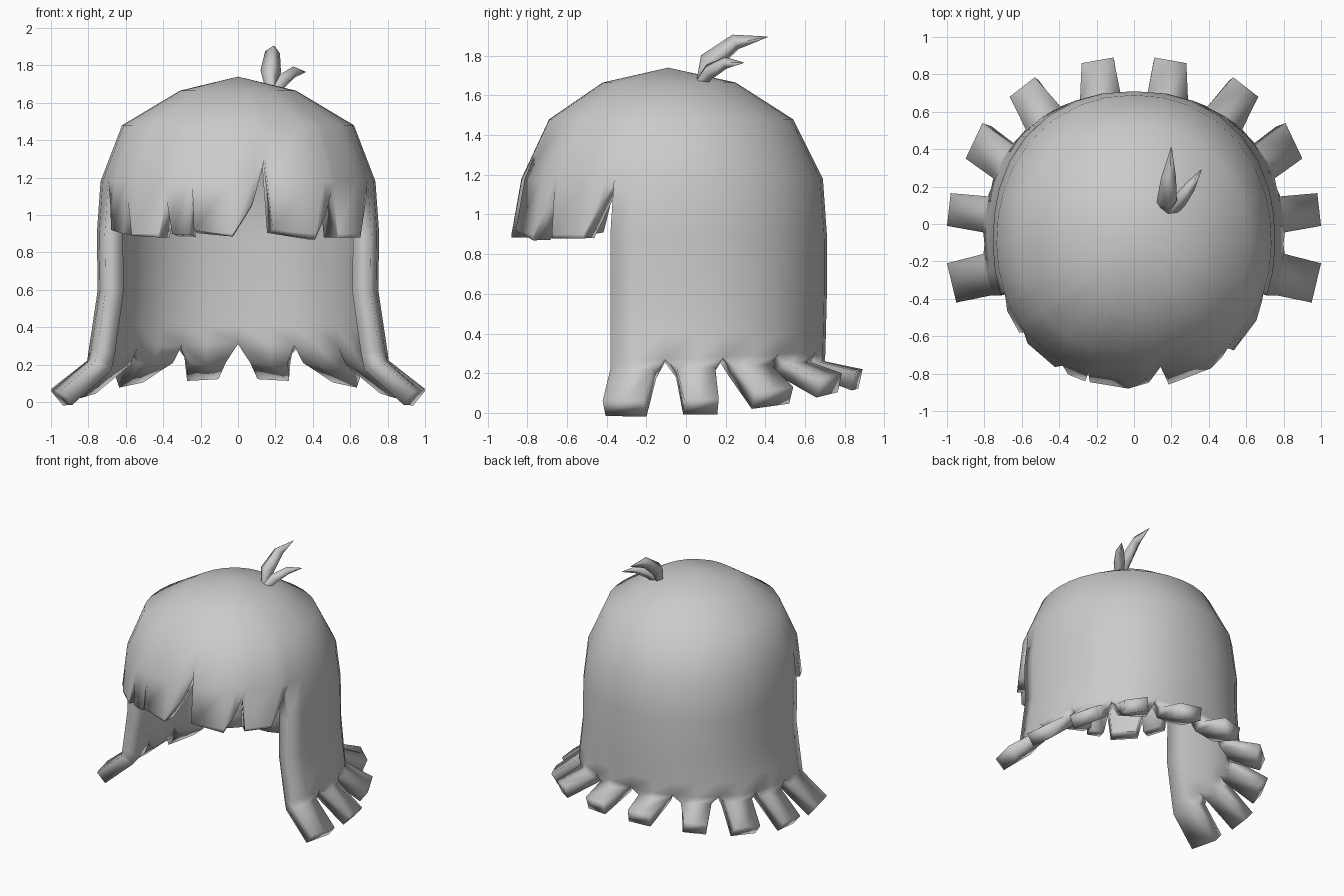
import bpy, bmesh
from math import sin, cos, asin, radians, degrees, copysign
from mathutils import Vector

cube = bpy.data.objects.get("Cube")
if cube:
    bpy.data.objects.remove(cube, do_unlink=True)

grey = bpy.data.materials.new("hair_grey")
grey.use_nodes = True
colour = (0.6, 0.6, 0.6, 1)
grey.diffuse_color = colour
grey.node_tree.nodes["Principled BSDF"].inputs["Base Color"].default_value = colour

# Head profile: height, half width, depth to front, depth to back, back roundness
PROFILE = [(1.74, 0, 0, 0, 1), (1.665, .31, .33, .34, 1), (1.48, .62, .6, .63, 1),
           (1.18, .735, .74, .78, .95), (.9, .755, .79, .8, .9),
           (.6, .75, .79, .8, .88), (.4, .78, .79, .795, .88),
           (.2, .81, .79, .79, .88)]
CENTRE_Y = -.09
FRONT_ROUND = .93


def surface(phi, z):
    """Point on the rounded hair surface; phi 0 is the front, 90 is the left."""
    for a, b in zip(PROFILE, PROFILE[1:]):
        if z >= b[0] - 1e-6:
            break
    t = (a[0] - z) / (a[0] - b[0])
    rx, front, back, power = [a[k] + (b[k] - a[k]) * t for k in range(1, 5)]
    s, c = sin(radians(phi)), cos(radians(phi))
    depth = front if c > 0 else back
    if c > 0:
        power = FRONT_ROUND
    x = rx * copysign(abs(s) ** power, s)
    y = -depth * copysign(abs(c) ** power, c)
    return Vector((x, CENTRE_Y + y, z))


# Fringe tufts: x and height of the ragged lower edge
fringe = [(-.69, 1.07), (-.675, .92), (-.61, .9), (-.595, 1.08), (-.565, .89),
          (-.42, .88), (-.385, 1.08), (-.35, .9), (-.26, .9), (-.25, 1.18),
          (-.235, .92), (-.03, .885), (.08, 1.06), (.155, 1.3), (.185, .92),
          (.41, .87), (.47, 1.0), (.51, 1.13), (.53, .88), (.65, .88),
          (.69, 1.07)]
SIDE = 70
columns = [(-SIDE, 1.18)]
columns += [(degrees(asin(copysign((abs(x) / .75) ** (1 / FRONT_ROUND), x))), z)
            for x, z in fringe]
columns.append((SIDE, 1.18))

# Curtain of hair: notch angles between tabs, and the two corners of each tip
notches = [SIDE, 89, 108, 132, 158, 180]
tips = [((.95, -.42, .06), (1, -.21, .06)), ((1, -.01, .07), (.98, .165, .07)),
        ((.9, .35, .1), (.81, .54, .13)), ((.665, .68, .17), (.53, .785, .2)),
        ((.28, .86, .21), (.11, .89, .22))]
flip = Vector((-1, 1, 1))
tabs = [(Vector(a), Vector(b)) for a, b in tips]
tabs += [(b * flip, a * flip) for a, b in reversed(tabs)]
notches += [360 - p for p in reversed(notches[:-1])]


def hem(phi):
    return .27 + .04 * max(0, -cos(radians(phi)))


first = len(columns)
for a, b in zip(notches, notches[1:]):
    columns += [(p, hem(p)) for p in (a, (a + b) / 2)]
columns.append((notches[-1], hem(notches[-1])))

bm = bmesh.new()
grid = [[bm.verts.new(surface(phi, max(row[0], low))) for row in PROFILE]
        for phi, low in columns]
for i, col in enumerate(grid):
    j = (i + 1) % len(grid)
    # The curtain edge splits from the fringe where two columns coincide
    if (columns[j][0] - columns[i][0]) % 360 == 0:
        continue
    for r in range(len(PROFILE) - 1):
        bm.faces.new((col[r + 1], grid[j][r + 1], grid[j][r], col[r]))

# Tabs: a short upright root that narrows, then a straight flared strip
for k, (a, b) in enumerate(tabs):
    p, q = notches[k], notches[k + 1]
    roots = [grid[first + 2 * k + j][-1] for j in range(3)]
    trims = (0 if k == 0 else .17, .5, 1 if k == len(tabs) - 1 else .83)
    bends = [bm.verts.new(surface(p + (q - p) * t, hem(p + (q - p) * t) - .05))
             for t in trims]
    ends = [bm.verts.new(v) for v in (a, (a + b) / 2, b)]
    for low, high in ((bends, roots), (ends, bends)):
        for j in range(2):
            bm.faces.new((low[j], low[j + 1], high[j + 1], high[j]))
bmesh.ops.remove_doubles(bm, verts=bm.verts, dist=1e-4)


def finish(obj, angle):
    bpy.ops.object.select_all(action='DESELECT')
    obj.select_set(True)
    bpy.context.view_layer.objects.active = obj
    if obj.type == 'CURVE':
        bpy.ops.object.convert(target='MESH')
    bpy.ops.object.shade_smooth_by_angle(angle=radians(angle))


mesh = bpy.data.meshes.new("hair_shell")
bm.to_mesh(mesh)
bm.free()
mesh.materials.append(grey)
hair = bpy.data.objects.new("hair_shell", mesh)
bpy.context.collection.objects.link(hair)
thick = hair.modifiers.new("thickness", 'SOLIDIFY')
thick.thickness = .1
thick.offset = -1
finish(hair, 75)


# Loose strands on the crown
def strand(name, points):
    curve = bpy.data.curves.new(name, 'CURVE')
    curve.dimensions = '3D'
    curve.bevel_depth = 1
    curve.bevel_resolution = 0
    curve.use_fill_caps = True
    spline = curve.splines.new('POLY')
    spline.points.add(len(points) - 1)
    for p, (x, y, z, r) in zip(spline.points, points):
        p.co = (x, y, z, 1)
        p.radius = r
    curve.materials.append(grey)
    obj = bpy.data.objects.new(name, curve)
    bpy.context.collection.objects.link(obj)
    finish(obj, 100)


strand("tall_strand", [(.18, .08, 1.66, .03), (.175, .12, 1.77, .055),
                       (.185, .25, 1.87, .04), (.2, .41, 1.895, .002)])
strand("short_strand", [(.2, .07, 1.66, .03), (.24, .12, 1.72, .04),
                        (.3, .2, 1.765, .03), (.36, .29, 1.765, .002)])
